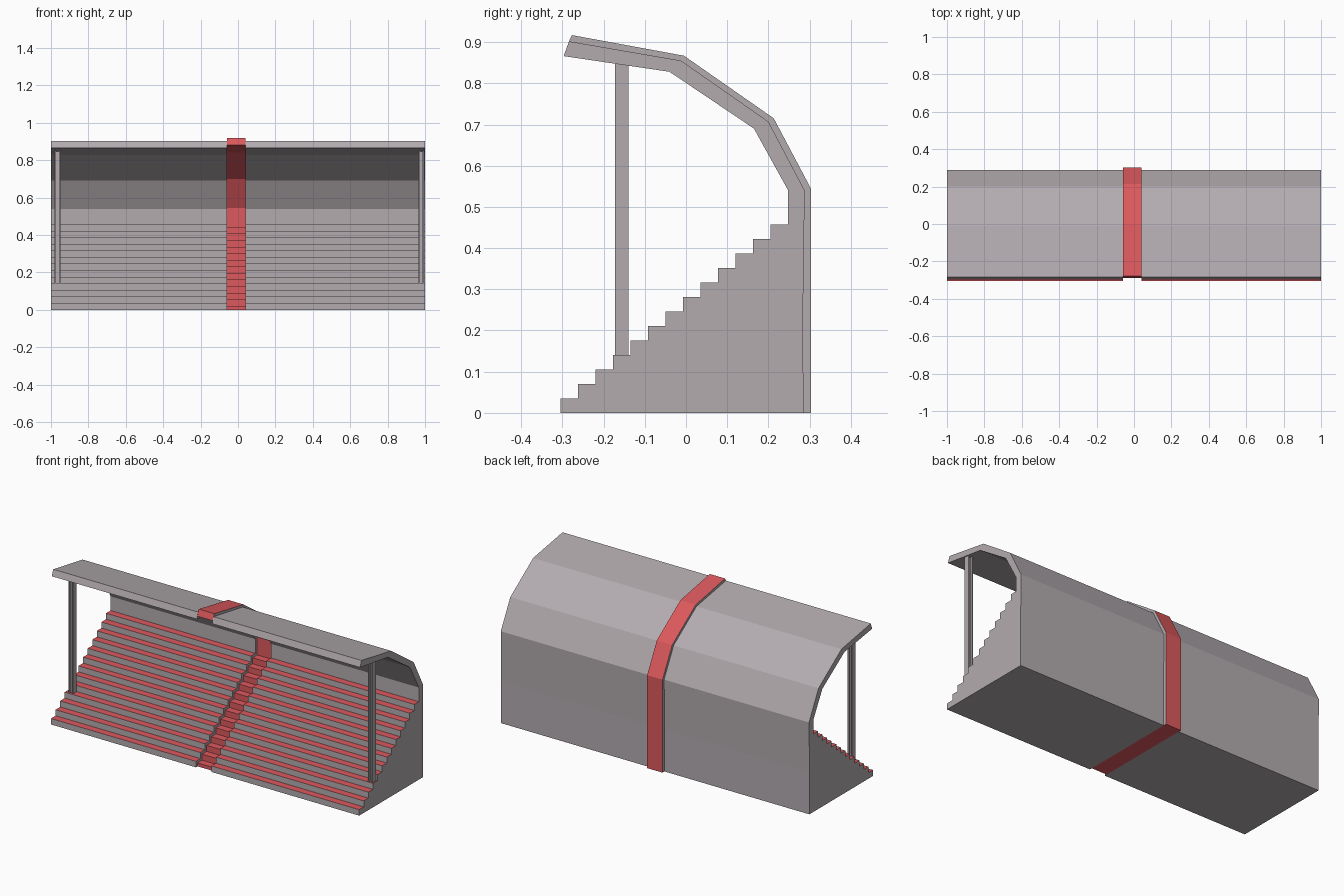
import bpy, bmesh

if "Cube" in bpy.data.objects:
    bpy.data.objects.remove(bpy.data.objects["Cube"])

STEPS, RISE, DEPTH, FRONT = 13, 0.457 / 13, 0.553 / 13, -0.305


def material(name, colour):
    m = bpy.data.materials.new(name)
    m.diffuse_color = colour
    m.use_nodes = True
    m.node_tree.nodes["Principled BSDF"].inputs["Base Color"].default_value = m.diffuse_color
    return m


grey = material("grey", (0.45, 0.41, 0.43, 1))
red = material("red", (0.72, 0.10, 0.11, 1))


def new_object(name, bm):
    bmesh.ops.recalc_face_normals(bm, faces=bm.faces)
    mesh = bpy.data.meshes.new(name)
    bm.to_mesh(mesh)
    bm.free()
    ob = bpy.data.objects.new(name, mesh)
    bpy.context.collection.objects.link(ob)
    mesh.materials.append(grey)
    mesh.materials.append(red)
    return ob


def section(shift, canopy):
    """Stair outline, shifted back and down, followed by the canopy outline."""
    pts = []
    for i in range(STEPS):
        y = FRONT + i * DEPTH + shift
        pts += [(y, max(0, i * RISE - shift)), (y, (i + 1) * RISE - shift)]
    pts.append((FRONT + STEPS * DEPTH + shift, STEPS * RISE - shift))
    return pts + canopy


# Cross-sections of the stand and of the slightly displaced centre aisle
stand = section(0, [(0.248, 0.54), (0.165, 0.69), (-0.04, 0.828), (-0.297, 0.866),
                    (-0.284, 0.902), (-0.012, 0.855), (0.2, 0.707), (0.288, 0.54),
                    (0.284, 0.245), (0.285, 0)])
aisle = section(0.015, [(0.263, 0.545), (0.178, 0.698), (-0.033, 0.841), (-0.29, 0.88),
                        (-0.277, 0.917), (-0.005, 0.867), (0.213, 0.715), (0.303, 0.545),
                        (0.303, 0.245), (0.303, 0)])

# Stand, aisle band and canopy lofted through the sections along x
stations = [(-1, stand), (-0.06, stand), (-0.06, aisle),
            (0.04, aisle), (0.04, stand), (1, stand)]
bm = bmesh.new()
rings = [[bm.verts.new((x, y, z)) for y, z in prof] for x, prof in stations]
n = len(stand)
for s in range(len(rings) - 1):
    a, b = rings[s], rings[s + 1]
    side_wall = s in (1, 3)
    for i in range(n):
        j = (i + 1) % n
        if side_wall and j == 0:
            continue  # both bottoms lie on the ground
        f = bm.faces.new((a[i], a[j], b[j], b[i]))
        tread = i < 2 * STEPS and i % 2 == 1
        f.material_index = int(s == 2 or (tread and not side_wall))
bm.faces.new(rings[0])
bm.faces.new(rings[-1])
new_object("grandstand_shell", bm)


def post(name, x0, x1):
    """H-section column from the fourth step to the canopy."""
    y0, y1, t = -0.172, -0.14, 0.008
    ya, yb = -0.161, -0.151
    outline = [(x0, y0), (x0 + t, y0), (x0 + t, ya), (x1 - t, ya), (x1 - t, y0), (x1, y0),
               (x1, y1), (x1 - t, y1), (x1 - t, yb), (x0 + t, yb), (x0 + t, y1), (x0, y1)]
    bm = bmesh.new()
    base = bm.faces.new([bm.verts.new((x, y, 4 * RISE)) for x, y in outline])
    top = bmesh.ops.extrude_face_region(bm, geom=[base], use_keep_orig=True)
    for v in top["geom"]:
        if isinstance(v, bmesh.types.BMVert):
            v.co.z = 0.85
    new_object(name, bm)


# Canopy posts
post("left_post", -0.98, -0.95)
post("right_post", 0.964, 0.994)
